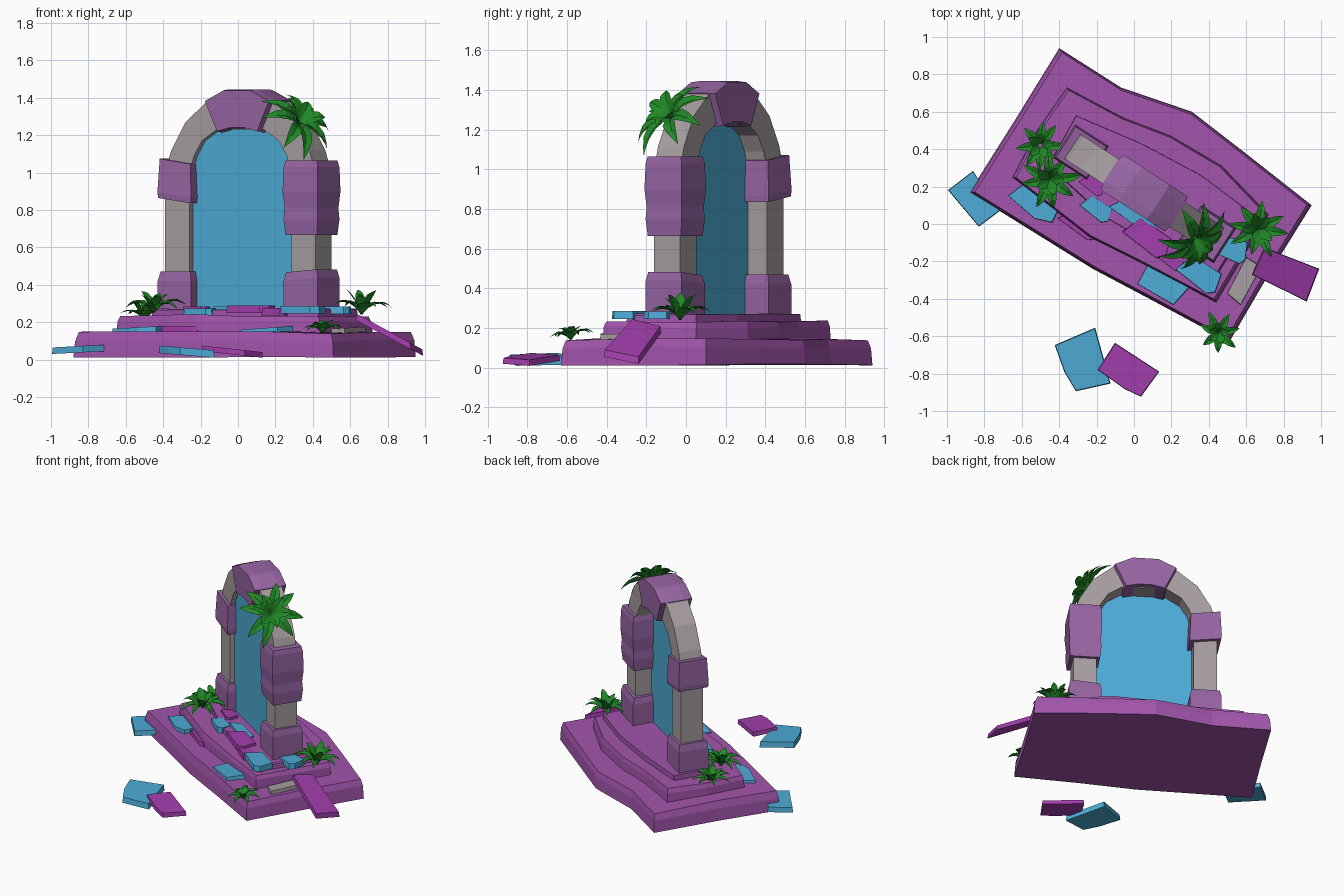
import bpy, bmesh, math, random
from mathutils import Vector

if "Cube" in bpy.data.objects:
    bpy.data.objects.remove(bpy.data.objects["Cube"])

random.seed(4)


def mat(name, rgb):
    m = bpy.data.materials.new(name)
    m.diffuse_color = (*rgb, 1)
    m.use_nodes = True
    m.node_tree.nodes["Principled BSDF"].inputs["Base Color"].default_value = m.diffuse_color
    return m


BASE = mat("base purple", (0.36, 0.09, 0.41))
BLOCK = mat("block mauve", (0.31, 0.13, 0.37))
STONE = mat("grey stone", (0.39, 0.345, 0.355))
BLUE = mat("portal blue", (0.075, 0.41, 0.68))
TILE = mat("tile violet", (0.37, 0.05, 0.43))
GREEN = mat("leaf green", (0.015, 0.25, 0.02))

# Gate frame: u runs along the arch, v runs towards its back
ANG = math.radians(-33)
CU, SU = math.cos(ANG), math.sin(ANG)


def P(u, v, z):
    return (0.055 + u * CU - v * SU, 0.165 + u * SU + v * CU, z)


def make(name, verts, faces, material, fix=True):
    bm = bmesh.new()
    vs = [bm.verts.new(v) for v in verts]
    for f in faces:
        bm.faces.new([vs[i] for i in f])
    if fix:
        bmesh.ops.recalc_face_normals(bm, faces=bm.faces)
    me = bpy.data.meshes.new(name)
    bm.to_mesh(me)
    bm.free()
    me.materials.append(material)
    ob = bpy.data.objects.new(name, me)
    bpy.context.collection.objects.link(ob)
    return ob


def loft(name, rings, material, closed=False):
    """Skin equal-length rings; cap the ends unless the rings form a loop."""
    n, k = len(rings[0]), len(rings)
    verts = [p for r in rings for p in r]
    faces = []
    for j in range(k if closed else k - 1):
        a, b = j * n, ((j + 1) % k) * n
        faces += [(a + i, a + (i + 1) % n, b + (i + 1) % n, b + i) for i in range(n)]
    if not closed:
        faces += [tuple(range(n)), tuple(range((k - 1) * n, k * n))]
    return make(name, verts, faces, material)


def tier(name, pts, z0, z1, inset, jitter=0.008):
    """Rough-hewn step: outline prism with a slightly smaller, uneven top."""
    c = sum((Vector(p) for p in pts), Vector((0, 0))) / len(pts)
    rings = []
    for z, s, j in ((z0, 1, jitter * 0.6), ((z0 + z1) / 2 + 0.02, 1 - inset * 0.3, jitter),
                    (z1, 1 - inset, jitter)):
        rings.append([(*(c + (Vector(p) - c) * s), z + random.uniform(-j, j)) for p in pts])
    return loft(name, rings, BASE)


# Stepped base
tier("base_slab", [(-0.88, 0.17), (-0.22, -0.24), (0.12, -0.42), (0.51, -0.63),
                   (0.72, -0.27), (0.95, 0.10), (0.62, 0.36), (0.31, 0.60),
                   (-0.07, 0.73), (-0.40, 0.94), (-0.64, 0.55)], 0.015, 0.145, 0.03)
tier("middle_step", [(-0.65, 0.25), (-0.24, -0.07), (0.06, -0.22), (0.44, -0.42),
                     (0.72, 0.05), (0.47, 0.31), (0.20, 0.47), (-0.06, 0.57),
                     (-0.36, 0.73), (-0.52, 0.50)], 0.135, 0.235, 0.03)
tier("upper_step", [(-0.46, 0.31), (-0.16, 0.04), (0.13, -0.13), (0.43, -0.30),
                    (0.64, 0.05), (0.36, 0.26), (0.04, 0.43), (-0.31, 0.58)],
     0.225, 0.27, 0.02, 0.004)


# Grey pillars and arch in one band, outer and inner outline mirrored
outer = [(0.48, 0.26), (0.48, 1.0), (0.44, 1.12), (0.35, 1.27), (0.20, 1.39)]
inner = [(0.325, 0.26), (0.325, 1.0), (0.295, 1.09), (0.245, 1.17), (0.15, 1.23)]
mirror = lambda pts: [(-u, z) for u, z in pts] + pts[::-1]
O, I = mirror(outer), mirror(inner)
D = 0.078
loft("stone_arch", [[P(*[o[0], -D, o[1]]), P(o[0], D, o[1]), P(i[0], D, i[1]),
                     P(i[0], -D, i[1])] for o, i in zip(O, I)], STONE)

# Portal sheet filling the opening
loft("portal_sheet", [[P(u * 1.01, v, z + (0.005 if z > 1 else 0)) for u, z in I]
                      for v in (-0.044, -0.036)], BLUE)

# Keystone, a wedge with a faceted top
key = [(-0.215, 1.385), (-0.09, 1.445), (0.09, 1.445), (0.215, 1.385),
       (0.135, 1.215), (0.05, 1.235), (-0.05, 1.235), (-0.135, 1.215)]
loft("keystone", [[P(u * s, v, 1.33 + (z - 1.33) * s) for u, z in key]
                  for v, s in ((-0.112, 0.95), (-0.06, 1), (0.06, 1), (0.112, 0.95))], BLOCK)


# Chiselled blocks around the pillars
def block(name, u, rows, tilt=0.0):
    rings = []
    for z, h in rows:
        rings.append([P(u + a * h, b * h, z + tilt * a)
                      for a, b in ((-1, -1), (1, -1), (1, 1), (-1, 1))])
    loft(name, rings, BLOCK)


block("left_foot_block", -0.403, [(0.25, 0.106), (0.42, 0.106), (0.47, 0.095)])
block("right_foot_block", 0.403, [(0.25, 0.108), (0.43, 0.108), (0.475, 0.098)], 0.008)
block("left_shoulder_block", -0.403, [(0.85, 0.104), (0.88, 0.107), (1.06, 0.098)], -0.014)
block("right_shoulder_block", 0.403, [(0.665, 0.1), (0.75, 0.108), (0.81, 0.104),
                                      (0.90, 0.112), (1.03, 0.108), (1.065, 0.1)])


# Loose paving tiles: top corners, height of the top at both ends in x, thickness
def tile(name, pts, za, zb, th, material):
    xs = [p[0] for p in pts]
    lo, hi = min(xs), max(xs)
    top = [(x, y, za + (zb - za) * (x - lo) / (hi - lo)) for x, y in pts]
    cx, cy = sum(xs) / len(pts), sum(p[1] for p in pts) / len(pts)
    low = [(cx + (x - cx) * 1.03, cy + (y - cy) * 1.03, z - th) for x, y, z in top]
    loft(name, [low, top], material)


tile("fallen_tile_left", [(-0.99, 0.18), (-0.86, 0.28), (-0.81, 0.2), (-0.71, 0.08),
                          (-0.83, -0.01)], 0.065, 0.08, 0.035, BLUE)
tile("fallen_tile_front", [(-0.42, -0.65), (-0.21, -0.56), (-0.13, -0.85), (-0.31, -0.89),
                           (-0.37, -0.79)], 0.075, 0.05, 0.04, BLUE)
tile("fallen_violet_tile", [(-0.10, -0.64), (0.13, -0.79), (0.035, -0.92), (-0.05, -0.88),
                            (-0.19, -0.78)], 0.075, 0.04, 0.03, TILE)
tile("leaning_violet_tile", [(0.70, -0.13), (0.985, -0.24), (0.92, -0.41), (0.635, -0.27)],
     0.245, 0.055, 0.035, TILE)
tile("grey_tile", [(0.50, -0.37), (0.60, -0.18), (0.68, -0.23), (0.57, -0.43)],
     0.165, 0.175, 0.03, STONE)
tile("step_tile_left", [(-0.67, 0.15), (-0.58, 0.22), (-0.40, 0.09), (-0.44, 0.01),
                        (-0.53, 0.03)], 0.165, 0.18, 0.03, BLUE)
tile("step_tile_front", [(0.08, -0.21), (0.30, -0.33), (0.21, -0.43), (0.02, -0.32)],
     0.16, 0.18, 0.03, BLUE)


# Smaller tiles laid along the gate direction: centre, half sizes, top height
def paver(name, x, y, a, b, z, material, turn=0):
    t = ANG + turn
    c, s = math.cos(t), math.sin(t)
    shape = [(-a, -b * 0.7), (-a * 0.7, b), (a * 0.8, b), (a, -b * 0.5), (a * 0.7, -b)]
    tile(name, [(x + p * c - q * s, y + p * s + q * c) for p, q in shape],
         z, z, 0.04, material)


paver("paver_blue_a", 0.35, -0.27, 0.12, 0.065, 0.287, BLUE)
paver("paver_blue_b", 0.53, -0.14, 0.075, 0.06, 0.285, BLUE, 0.3)
paver("paver_blue_c", -0.20, 0.08, 0.085, 0.045, 0.272, BLUE)
paver("paver_blue_d", 0.00, 0.04, 0.14, 0.04, 0.285, BLUE)
paver("paver_violet_a", 0.075, -0.075, 0.13, 0.065, 0.29, TILE)
paver("paver_violet_b", -0.30, -0.01, 0.11, 0.035, 0.18, TILE)
paver("paver_violet_c", -0.22, 0.21, 0.07, 0.04, 0.285, TILE)
paver("paver_violet_d", 0.20, -0.19, 0.07, 0.04, 0.275, TILE)


# Leafy plants: rings of folded, drooping leaves around an axis
def plant(name, at, axis, rings, width):
    q = Vector((0, 0, 1)).rotation_difference(Vector(axis).normalized())
    verts, faces = [], []
    prof = [(0, 0.25), (0.22, 0.75), (0.45, 1.0), (0.7, 0.75), (0.88, 0.35), (1, 0.02)]
    for count, length, rise, droop in rings:
        off = random.uniform(0, 6)
        for k in range(count):
            a = off + k * math.tau / count + random.uniform(-0.15, 0.15)
            L = length * random.uniform(0.88, 1.08)
            d, s = Vector((math.cos(a), math.sin(a), 0)), Vector((-math.sin(a), math.cos(a), 0))
            n = len(verts)
            for t, w in prof:
                mid = d * L * t * math.cos(rise) + Vector((0, 0, L * (math.sin(rise) * t * 1.4 - droop * t * t)))
                up = Vector((0, 0, w * width * 0.35))
                for p in (mid - s * w * width + up, mid, mid + s * w * width + up):
                    verts.append(Vector(at) + q @ p)
            for r in range(len(prof) - 1):
                i = n + r * 3
                faces += [(i, i + 3, i + 4, i + 1), (i + 1, i + 4, i + 5, i + 2)]
    make(name, verts, faces, GREEN, False)


plant("plant_left_front", (-0.45, 0.24, 0.25), (0, -0.1, 1),
      [(8, 0.22, 0.7, 0.75), (5, 0.16, 1.0, 0.5)], 0.028)
plant("plant_left_back", (-0.50, 0.42, 0.21), (0, 0, 1),
      [(8, 0.18, 0.7, 0.7), (5, 0.13, 1.0, 0.5)], 0.025)
plant("plant_right", (0.66, -0.03, 0.24), (0.05, 0, 1),
      [(8, 0.21, 0.75, 0.75), (5, 0.16, 1.0, 0.4)], 0.027)
plant("plant_corner", (0.45, -0.58, 0.14), (0, -0.1, 1),
      [(7, 0.155, 0.7, 0.75), (5, 0.11, 1.0, 0.6)], 0.022)
plant("plant_arch", (0.32, -0.07, 1.26), (0.5, -0.55, 0.6),
      [(8, 0.26, 0.5, 0.75), (6, 0.18, 0.8, 0.6)], 0.036)
